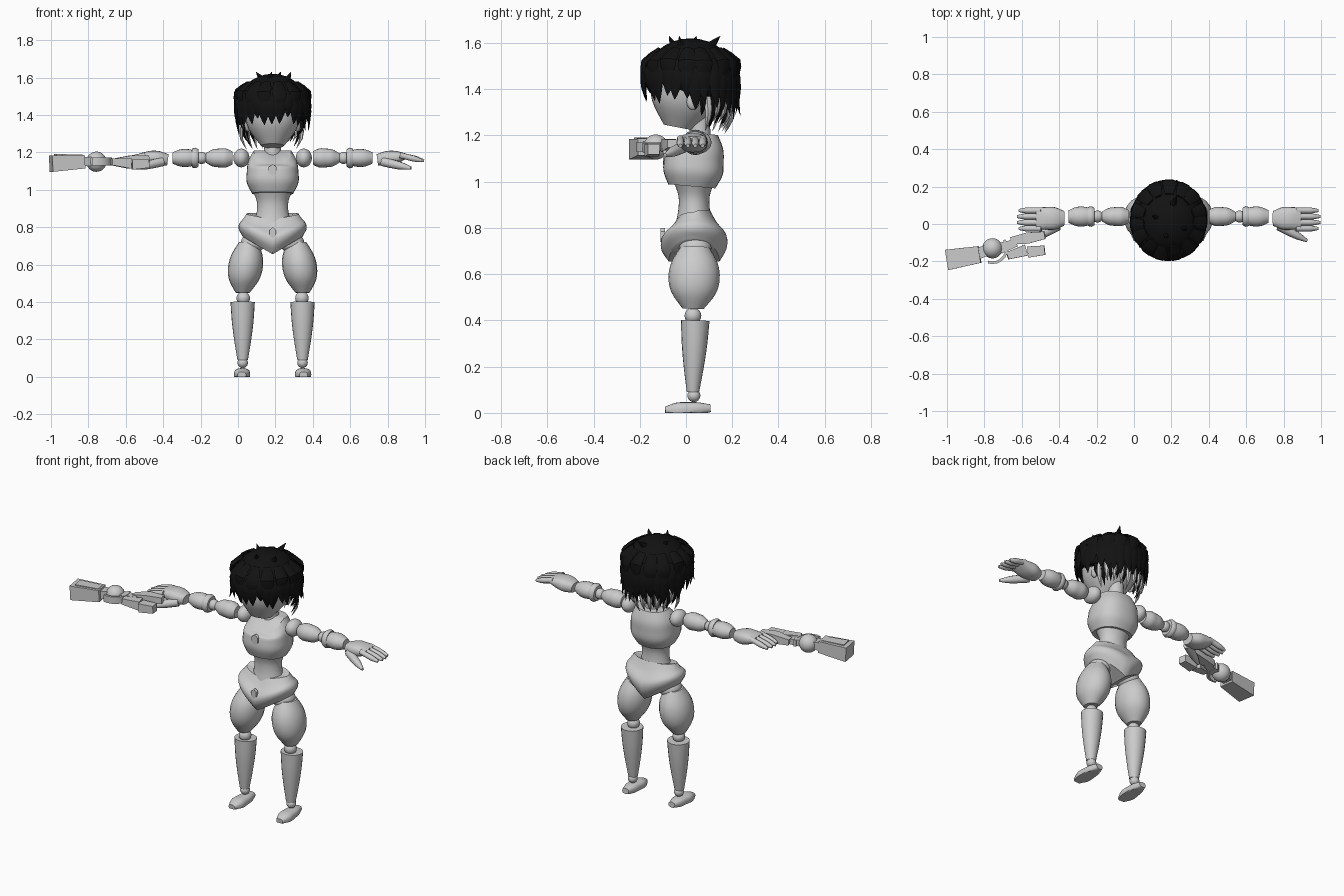
import bpy, bmesh, math, random
from mathutils import Vector

random.seed(4)
CENTRE = Vector((.185, 0, 0))
ARM_Y, ARM_Z = .04, 1.17
X, Z = Vector((1, 0, 0)), Vector((0, 0, 1))

if "Cube" in bpy.data.objects:
    bpy.data.objects.remove(bpy.data.objects["Cube"], do_unlink=True)


def material(name, value):
    mat = bpy.data.materials.new(name)
    mat.use_nodes = True
    colour = (value, value, value, 1)
    mat.diffuse_color = colour
    mat.node_tree.nodes["Principled BSDF"].inputs["Base Color"].default_value = colour
    return mat


GREY = material("body grey", .6)
BLACK = material("hair black", .006)


def spline(rows, steps):
    rows = [Vector(row) for row in rows]
    last = len(rows) - 1
    out = []
    for i in range(last):
        before, a, b, after = rows[max(i - 1, 0)], rows[i], rows[i + 1], rows[min(i + 2, last)]
        leave, arrive = (b - before) / 2, (after - a) / 2
        for k in range(steps):
            t = k / steps
            ease = t * t * (3 - 2 * t)
            out.append(a.lerp(b, ease) + t * (1 - t) * (leave * (1 - t) - arrive * t))
    return out + [rows[last]]


def sweep(bm, rows, sides=20, power=2, steps=4, turn=0, warp=None, across=None, bend=False):
    """Skin (x, y, z, half width, half depth) sections along a path."""
    rows = spline(rows, steps)
    points = [Vector(row[:3]) for row in rows]
    shape = warp or (lambda point: point)
    rings = []
    for i, row in enumerate(rows):
        first, last = (max(i - 1, 0), min(i + 1, len(rows) - 1)) if bend else (0, -1)
        along = (points[last] - points[first]).normalized()
        u = across or (X if abs(along.z) > .8 else along.cross(Z).normalized())
        v = u.cross(along)
        ring = []
        for k in range(sides):
            angle = turn + math.tau * k / sides
            c, s = (math.copysign(abs(w) ** (2 / power), w) for w in (math.cos(angle), math.sin(angle)))
            ring.append(bm.verts.new(shape(points[i] + u * c * row[3] + v * s * row[4])))
        rings.append(ring)
    for a, b in zip(rings, rings[1:]):
        for k in range(sides):
            bm.faces.new((a[k - 1], a[k], b[k], b[k - 1]))
    for ring, point in ((rings[0], points[0]), (rings[-1], points[-1])):
        tip = bm.verts.new(shape(point.copy()))
        for k in range(sides):
            bm.faces.new((ring[k - 1], ring[k], tip))


def finish(name, bm, mat=GREY, pair=False):
    bmesh.ops.recalc_face_normals(bm, faces=bm.faces)
    for label, sign in (("left_", 1), ("right_", -1)) if pair else (("", 1),):
        copy = bm.copy()
        for vert in copy.verts:
            vert.co.x *= sign
            vert.co += CENTRE
        if sign < 0:
            bmesh.ops.reverse_faces(copy, faces=copy.faces)
        mesh = bpy.data.meshes.new(label + name)
        copy.to_mesh(mesh)
        copy.free()
        mesh.materials.append(mat)
        mesh.shade_smooth()
        mesh.set_sharp_from_angle(angle=math.radians(40))
        bpy.context.collection.objects.link(bpy.data.objects.new(label + name, mesh))
    bm.free()


def limb(name, start, end, widths, flat=1, depths=None, pair=False, **options):
    """Evenly spaced sections on a straight line."""
    depths = depths or [width * flat for width in widths]
    start, end = Vector(start), Vector(end)
    rows = [(*start.lerp(end, i / (len(widths) - 1)), width, depth)
            for i, (width, depth) in enumerate(zip(widths, depths))]
    bm = bmesh.new()
    sweep(bm, rows, **options)
    finish(name, bm, pair=pair)


def trunk(name, bottom, top, widths, y=.035, lean=0, **options):
    limb(name, (0, y - lean, bottom), (0, y + lean, top), widths, sides=32, **options)


def leg(name, bottom, top, widths, lean=0, **options):
    limb(name, (.16, .03, bottom), (.16 - lean, .04, top), widths, pair=True, **options)


def arm(name, inner, outer, widths, **options):
    limb(name, (inner, ARM_Y, ARM_Z), (outer, ARM_Y, ARM_Z), widths, pair=True, **options)


def ball(name, at, size, mat=GREY, pair=False, warp=None):
    bm = bmesh.new()
    bmesh.ops.create_uvsphere(bm, u_segments=28, v_segments=16, radius=1)
    for vert in bm.verts:
        vert.co = Vector(at) + vert.co * Vector(size) if isinstance(size, float) else \
            Vector(p + c * s for p, c, s in zip(at, vert.co, size))
        if warp:
            warp(vert.co)
    finish(name, bm, mat, pair)


def joint(name, at, radius):
    ball(name, at, [radius] * 3, pair=True)


# Torso
def neckline(point):
    front = min(1, max(0, ARM_Y - point.y) / .09)
    point.z -= .8 * front * max(0, point.z - 1.12)
    return point


def hip_cut(point):
    side = min(1, abs(point.x) / .17)
    low = .655 + side / 10
    top = .875 if point.y > ARM_Y else .84 + .035 * side
    point.z = low + (top - low) * point.z
    return point


trunk("chest", .98, 1.21, (.11, .138, .138, .13, .1), lean=.01, flat=.93, power=2.4, warp=neckline)
trunk("waist", .82, 1, (.1, .085, .085, .11), flat=.8)
trunk("pelvis", 0, 1, (.16, .18, .18, .16, .14), depths=(.11, .14, .14, .1, .07), warp=hip_cut)
trunk("neck", 1.14, 1.3, (.05, .045, .045), y=.06)


def gem(name, y, z, width, height):
    limb(name, (0, y + .02, z), (0, y, z), (width, width), depths=(height, height),
         sides=6, steps=1, turn=math.pi / 2)


gem("chest_gem", -.1, 1.105, .025, .032)
gem("belt_gem", -.11, .77, .02, .03)


# Legs
def flat_sole(point):
    point.z = max(0, point.z)
    return point


ball("hip_joint", (.105, .04, .715), (.065, .07, .055), pair=True)
leg("thigh", .45, .72, (.038, .08, .093, .083, .05), lean=.03, flat=1.2)
joint("knee_joint", (.157, .03, .42), .036)
leg("shin", .09, .4, (.028, .045, .058, .065), flat=.95)
joint("ankle_joint", (.16, .034, .075), .028)
limb("foot", (.16, .106, .02), (.165, -.09, .01), (.022, .037, .042, .042, .022),
     flat=.75, power=2.6, pair=True, warp=flat_sole)

# Arms
ball("shoulder_joint", (.167, .05, ARM_Z), (.043, .06, .05), pair=True)
arm("upper_arm", .215, .357, (.035, .051, .05, .045, .025))
joint("elbow_joint", (.38, ARM_Y, ARM_Z), .032)
arm("elbow_cuff", .395, .43, (.045, .055, .05), steps=2)
arm("forearm", .42, .535, (.046, .053, .05, .033), flat=.9)

# Hands
limb("palm", (.56, .03, 1.16), (.71, .03, 1.18), (.04, .06, .06, .058),
     depths=(.03, .04, .035, .015), power=2.5, pair=True)
grip = .016
for i, finger in enumerate(("index", "middle", "ring", "little")):
    y = (2 * i - 1.5) * grip
    limb(finger + "_finger", (.68, y, 1.185), (.815 - abs(i - 1.5) / 100, y, 1.155),
         (grip, grip, grip, grip / 2), sides=10, pair=True)
limb("thumb", (.59, -.01, 1.15), (.74, -.09, 1.115), (.025, .024, .02, grip / 2), sides=10, pair=True)

# Held tool: box barrel, round core, half ring and split grip
CORE = Vector((-.942, -.13, 1.15))


def tool(name, start, end, widths, flat):
    corner = math.sqrt(2)
    limb("tool_" + name, CORE + Vector(start), CORE + Vector(end), [w * corner for w in widths],
         flat=flat, sides=4, steps=1, turn=math.pi / 4)


ball("tool_core", CORE, [.054] * 3)
tool("barrel", (-.243, -.062, -.01), (-.068, -.033, 0), (.055, .045), flat=.8)
tool("barrel_panel", (-.22, -.06, .03), (-.08, -.035, .03), (.035, .03), flat=.3)
tool("collar", (-.08, -.03, 0), (-.03, -.01, 0), (.03, .03), flat=.8)
tool("grip_link", (.04, 0, 0), (.13, .03, 0), (.03, .02), flat=.7)
tool("grip_upper", (.1, .04, 0), (.28, .07, .015), (.02, .03, .02), flat=.9)
tool("grip_lower", (.08, -.04, 0), (.18, -.01, -.01), (.02, .03), flat=.9)
tool("grip_tip", (.19, -.02, -.015), (.28, -.01, -.01), (.03, .025), flat=.9)
bm = bmesh.new()
sweep(bm, [(*(CORE + Vector((math.cos(a), math.sin(a), 0)) * .077), .01, .03)
           for a in (math.pi * (k - 6) / 10 for k in range(9))],
      sides=4, steps=1, turn=math.pi / 4, bend=True)
finish("tool_half_ring", bm)

# Head
trunk("head", 1.235, 1.6, (.06, .128, .15, .15, .06), y=0, lean=.035, flat=1.03, power=2.2)
ball("ear", (.132, .03, 1.35), (.018, .028, .04), pair=True)


# Hair: a dome with tapered locks
def hairline(point):
    back = min(1, max(0, point.y + .12) / .2)
    point.z = max(point.z, 1.43 - .07 * back)


SKULL = Vector((.19, .2, 0))
ball("hair_dome", (0, .02, 1.44), (SKULL.x, SKULL.y, .18), BLACK, warp=hairline)


def lock(bm, angle, top, tip, width, root=.9, reach=1, flare=1):
    """One flat lock hanging at an angle, where zero is the front."""
    rows = []
    for t, out, taper in ((0, root, .6), (.35, 1.03, 1), (.7, 1.03, .7), (1, flare, .04)):
        x, y = math.sin(angle) * SKULL.x, -math.cos(angle) * SKULL.y
        rows.append((x * out * reach, y * out * reach + .02, top + (tip - top) * t,
                     width * taper, taper / 90))
    sweep(bm, rows, sides=6, steps=2, across=Vector((math.cos(angle), math.sin(angle), 0)), bend=True)


def jitter(middle, spread):
    return middle + random.uniform(-spread, spread)


bm = bmesh.new()
count = 30
for i in range(count):
    angle = math.tau * jitter(i, .2) / count
    front = math.cos(angle)
    lock(bm, angle, 1.53, jitter(1.335 + .04 * front, .03), .036,
         flare=.97 if front > .7 else jitter(1.02, .08))
    if i % 2:
        lock(bm, angle, 1.575, jitter(1.42, .03), .04, root=.7, flare=jitter(1.07, .05))
for x, y, lean in ((.02, .1, .5), (-.05, .03, -.8), (.07, -.02, .6), (-.02, -.05, .3)):
    root, tip = Vector((x, y, 1.58)), Vector((x + lean * .05, y * 1.5, 1.632))
    sweep(bm, [(*root.lerp(tip, t), (1 - t) * .025, (1 - t) * .025) for t in (0, .5, .95)],
          sides=6, steps=2)
finish("hair_locks", bm, BLACK)

# Nape strands alternate dark and pale
for name, mat, shift in (("dark", BLACK, 0), ("pale", GREY, .5)):
    bm = bmesh.new()
    for i in range(-5, 6):
        lock(bm, math.pi + (i + shift) / 4, 1.41, jitter(1.255 - shift * .04, .03), .018,
             reach=.84 + shift * .05, flare=.85)
    finish("nape_locks_" + name, bm, mat)
